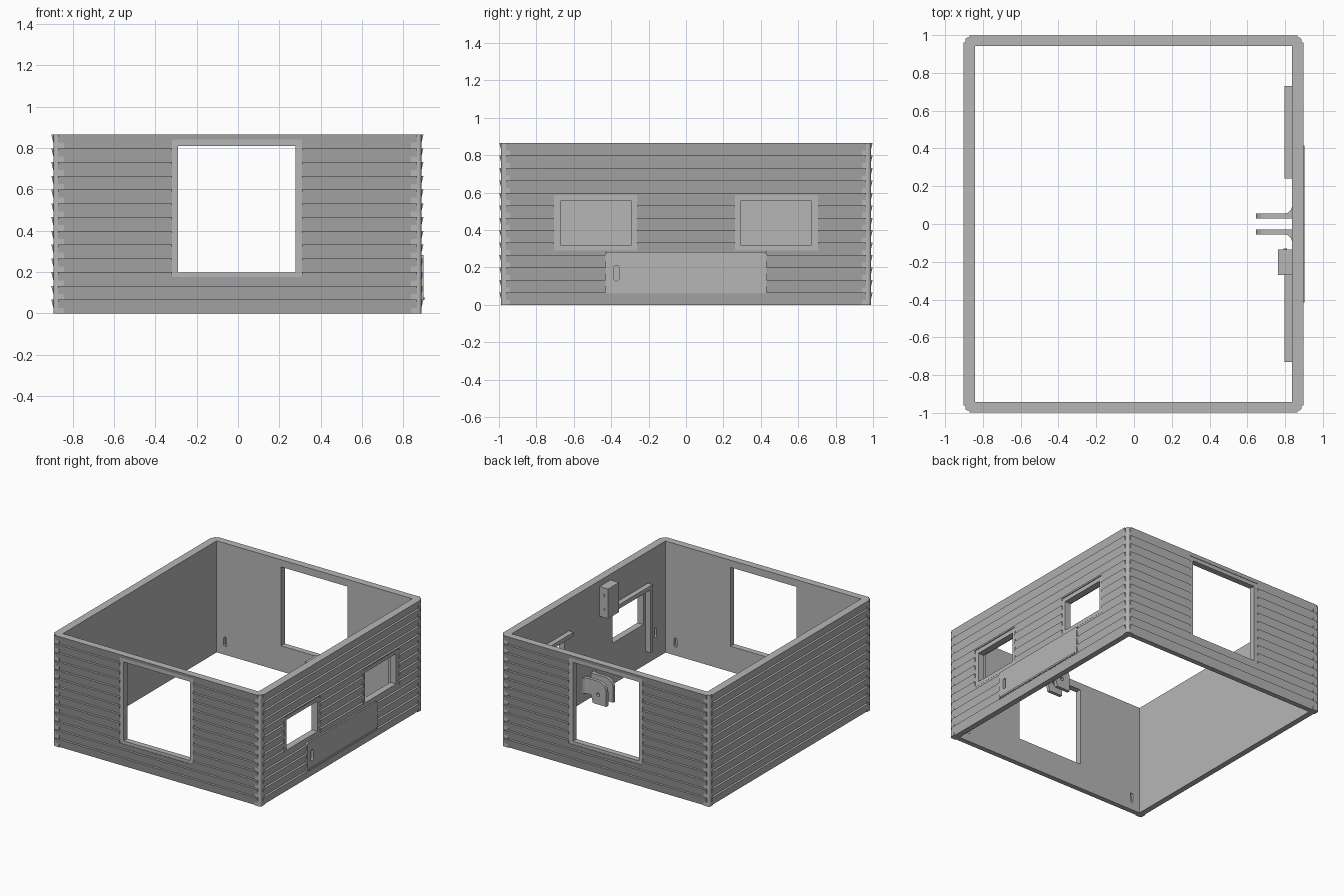
import bpy, bmesh, math
from mathutils import Matrix, Vector

cube = bpy.data.objects.get("Cube")
if cube:
    bpy.data.objects.remove(cube, do_unlink=True)

grey = bpy.data.materials.new("plain grey")
grey.use_nodes = True
grey.diffuse_color = (0.47, 0.47, 0.47, 1)
grey.node_tree.nodes["Principled BSDF"].inputs["Base Color"].default_value = grey.diffuse_color

CX = -0.003                  # wall ring centre in x
IN_X, IN_Y = 0.839, 0.942    # inner faces
OUT_X, OUT_Y = 0.900, 0.998  # board lips
HEIGHT, BOARDS = 0.865, 13
LAP = 0.017                  # taper of each board
TRIM = 0.010                 # trim sits this far behind the lips


def finish(name, bm):
    bmesh.ops.recalc_face_normals(bm, faces=bm.faces)
    mesh = bpy.data.meshes.new(name)
    bm.to_mesh(mesh)
    bm.free()
    mesh.materials.append(grey)
    ob = bpy.data.objects.new(name, mesh)
    bpy.context.collection.objects.link(ob)
    return ob


def box(name, x, y, z):
    bm = bmesh.new()
    bmesh.ops.create_cube(bm, size=1)
    for v in bm.verts:
        v.co = [(r[0] + r[1]) / 2 + c * (r[1] - r[0]) for r, c in zip((x, y, z), v.co)]
    return finish(name, bm)


def prism(name, points, direction):
    """Extrude a planar outline along a vector."""
    bm = bmesh.new()
    face = bm.faces.new([bm.verts.new(p) for p in points])
    ext = bmesh.ops.extrude_face_region(bm, geom=[face])
    moved = [g for g in ext["geom"] if isinstance(g, bmesh.types.BMVert)]
    bmesh.ops.translate(bm, verts=moved, vec=Vector(direction))
    return finish(name, bm)


def cut(target, cutter):
    mod = target.modifiers.new("cut", "BOOLEAN")
    mod.operation, mod.solver, mod.object = "DIFFERENCE", "EXACT", cutter
    cutter.hide_render = True
    cutter.hide_set(True)


def arc(cx, cy, r, a0, a1, n=6):
    return [(cx + r * math.cos(math.radians(a0 + (a1 - a0) * i / n)),
             cy + r * math.sin(math.radians(a0 + (a1 - a0) * i / n))) for i in range(n + 1)]


def stadium(u, v, r, half):
    return arc(u, v + half, r, 0, 180) + arc(u, v - half, r, 180, 360)


def siding_profile(inner, outer):
    """Sawtooth section: every board widens towards its upper lip."""
    step = HEIGHT / BOARDS
    pts = [(inner, HEIGHT), (inner, 0)]
    for i in range(BOARDS):
        pts += [(outer - LAP, i * step), (outer, (i + 1) * step)]
    return pts


# Clad walls
walls = {}
for name, s in (("right_wall", 1), ("left_wall", -1)):
    pts = [(CX + s * d, -0.962, z) for d, z in siding_profile(IN_X, OUT_X)]
    walls[name] = prism(name, pts, (0, 1.924, 0))
for name, s in (("back_wall", 1), ("front_wall", -1)):
    pts = [(CX - 0.868, s * d, z) for d, z in siding_profile(IN_Y, OUT_Y)]
    walls[name] = prism(name, pts, (1.736, 0, 0))

# Rounded corner posts
px, py, r = OUT_X - TRIM, OUT_Y - TRIM, 0.015
for sx in (1, -1):
    for sy in (1, -1):
        outline = [(IN_X, IN_Y), (px, IN_Y)] + arc(px - r, py - r, r, 0, 90) + [(IN_X, py)]
        prism("corner_post", [(CX + sx * x, sy * y, 0) for x, y in outline], (0, 0, HEIGHT))


def framed_opening(name, wall, axis, depth, span, height, hole_span, hole_height):
    """Cut a wall and fill the cut with a four piece frame."""
    def piece(label, s, h, d):
        return box(label, d, s, h) if axis == "x" else box(label, s, d, h)
    lo, hi = depth
    cut(wall, piece(name + "_cutter", span, height, (lo - 0.05, hi + 0.05)))
    piece(name + "_sill", span, (height[0], hole_height[0]), depth)
    piece(name + "_lintel", span, (hole_height[1], height[1]), depth)
    piece(name + "_jamb", (span[0], hole_span[0]), hole_height, depth)
    piece(name + "_jamb", (hole_span[1], span[1]), hole_height, depth)


# Large front and back openings
for name, s in (("front", -1), ("back", 1)):
    depth = sorted((s * IN_Y, s * (OUT_Y - TRIM)))
    framed_opening(name + "_doorway", walls[name + "_wall"], "y", depth,
                   (-0.32, 0.31), (0.175, 0.84), (-0.29, 0.278), (0.198, 0.81))

# Two side windows with inner rails
inner = CX + IN_X
outer = CX + OUT_X
for s in (-1, 1):
    framed_opening("side_window", walls["right_wall"], "x", (inner, outer - TRIM),
                   sorted((s * 0.263, s * 0.705)), (0.29, 0.588),
                   sorted((s * 0.292, s * 0.672)), (0.32, 0.555))
    box("window_top_rail", (inner - 0.04, inner), sorted((s * 0.24, s * 0.73)), (0.588, 0.62))
    box("window_side_rail", (inner - 0.04, inner), sorted((s * 0.70, s * 0.73)), (0.10, 0.588))

# Low hatch panel with a finger slot and bottom lip
cut(walls["right_wall"], box("hatch_cutter", (inner + 0.02, outer + 0.05), (-0.43, 0.43), (0.062, 0.283)))
outline = [(-0.43, 0.062), (0.43, 0.062)] + arc(0.415, 0.268, 0.015, 0, 90) + arc(-0.415, 0.268, 0.015, 90, 180)
hatch = prism("hatch_panel", [(inner + 0.02, y, z) for y, z in outline], (OUT_X - IN_X - 0.02, 0, 0))
slot = prism("slot_cutter", [(outer - 0.025, y, z) for y, z in stadium(-0.372, 0.17, 0.014, 0.028)], (0.06, 0, 0))
cut(hatch, slot)
box("hatch_lip", (outer - 0.01, outer + 0.006), (-0.415, 0.415), (0.066, 0.08))

# Pair of hinge plates with flared roots and a pin hole
for s in (-1, 1):
    y0, y1 = 0.03, 0.055
    side = [(inner, 0.07), (inner - 0.06, 0.07), (inner - 0.075, 0.01), (inner - 0.19, 0.01)]
    side += arc(inner - 0.12, 0.12, 0.07, 180, 90)
    side += [(inner, 0.19)]
    plate = prism("hinge_plate", [(x, s * y0, z) for x, z in side], (0, s * (y1 - y0), 0))
    hole = arc(inner - 0.12, 0.085, 0.014, 0, 330, 11)
    cut(plate, prism("pin_cutter", [(x, s * 0.01, z) for x, z in hole], (0, s * 0.08, 0)))
    fillet = [(inner, y1 - 0.005), (inner, y1 + 0.04)] + arc(inner - 0.04, y1 + 0.04, 0.04, 0, -90)
    prism("hinge_flare", [(x, s * y, 0.07) for x, y in fillet], (0, 0, 0.12))

# Wall box beside the window
box("wall_box", (inner - 0.073, inner), (-0.27, -0.135), (0.59, 0.82))
for z in (0.65, 0.76):
    dot = arc(inner - 0.035, z, 0.01, 0, 330, 11)
    prism("box_stud", [(x, -0.135, zz) for x, zz in dot], (0, 0.004, 0))

# Small oval wall slots
cut(walls["right_wall"], prism("slot_cutter", [(inner - 0.02, y, z) for y, z in stadium(-0.82, 0.2, 0.012, 0.025)],
                               (0.04, 0, 0)))
for wall, sy in (("front_wall", -1), ("back_wall", 1)):
    for x0 in (-0.77, 0.75):
        pts = [(x, sy * (IN_Y - 0.02), z) for x, z in stadium(x0, 0.1, 0.012, 0.025)]
        cut(walls[wall], prism("slot_cutter", pts, (0, sy * 0.04, 0)))
